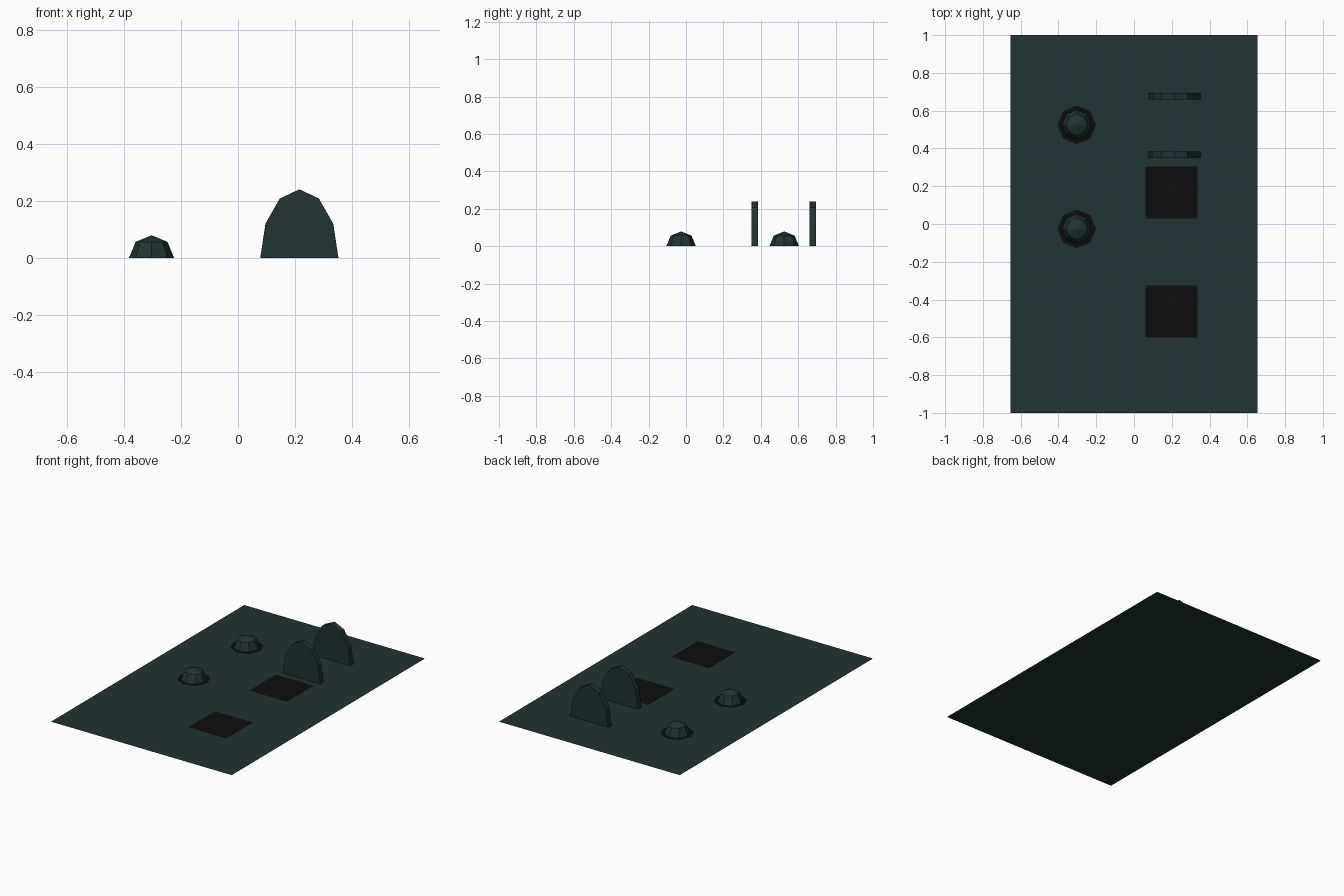
import bpy, bmesh
from math import cos, sin, pi

old = bpy.data.objects.get("Cube")
if old:
    bpy.data.objects.remove(old, do_unlink=True)


def material(name, colour):
    m = bpy.data.materials.new(name)
    m.use_nodes = True
    m.diffuse_color = (*colour, 1)
    m.node_tree.nodes["Principled BSDF"].inputs["Base Color"].default_value = (*colour, 1)
    return m


GREEN = material("dark_green", (0.0152, 0.034, 0.033))
BLACK = material("soft_black", (0.004, 0.004, 0.004))
LIFT = 0.002  # height of the painted patches above the ground


def finish(bm, name, mat, location):
    mesh = bpy.data.meshes.new(name)
    bm.to_mesh(mesh)
    bm.free()
    mesh.materials.append(mat)
    obj = bpy.data.objects.new(name, mesh)
    obj.location = location
    bpy.context.collection.objects.link(obj)
    return obj


def sheet(name, width, depth, mat, location):
    bm = bmesh.new()
    bmesh.ops.create_grid(bm, x_segments=1, y_segments=1, size=0.5)
    bmesh.ops.scale(bm, vec=(width, depth, 1), verts=bm.verts)
    return finish(bm, name, mat, location)


def disc(name, radius, mat, location):
    bm = bmesh.new()
    bmesh.ops.create_circle(bm, cap_ends=True, segments=8, radius=radius)
    return finish(bm, name, mat, location)


# Faceted half ball resting on the ground
def dome(name, radius, mat, location):
    bm = bmesh.new()
    bmesh.ops.create_uvsphere(bm, u_segments=8, v_segments=4, radius=radius)
    bmesh.ops.bisect_plane(bm, geom=bm.verts[:] + bm.edges[:] + bm.faces[:],
                           plane_co=(0, 0, 0), plane_no=(0, 0, 1), clear_inner=True)
    return finish(bm, name, mat, location)


# Upright slab with a faceted half-oval outline
def headstone(name, half_width, height, thickness, mat, location):
    bm = bmesh.new()
    outline = [bm.verts.new((half_width * cos(i * pi / 6), -thickness / 2,
                             height * sin(i * pi / 6))) for i in range(7)]
    face = bm.faces.new(outline)
    result = bmesh.ops.extrude_face_region(bm, geom=[face], use_keep_orig=True)
    moved = [g for g in result["geom"] if isinstance(g, bmesh.types.BMVert)]
    bmesh.ops.translate(bm, vec=(0, thickness, 0), verts=moved)
    bmesh.ops.recalc_face_normals(bm, faces=bm.faces)
    return finish(bm, name, mat, location)


# Ground
sheet("ground", 1.31, 2.0, GREEN, (0, 0, 0))

# Mounds, each on a dark octagonal base
for side, y in (("front", -0.026), ("back", 0.525)):
    disc(side + "_mound_base", 0.102, BLACK, (-0.303, y, LIFT))
    dome(side + "_mound", 0.079, GREEN, (-0.303, y, 0))

# Dark square plots
for side, y in (("front", -0.463), ("back", 0.167)):
    sheet(side + "_plot", 0.275, 0.275, BLACK, (0.198, y, LIFT))

# Headstones
for side, y in (("front", 0.367), ("back", 0.677)):
    headstone(side + "_headstone", 0.137, 0.24, 0.035, GREEN, (0.215, y, 0))
